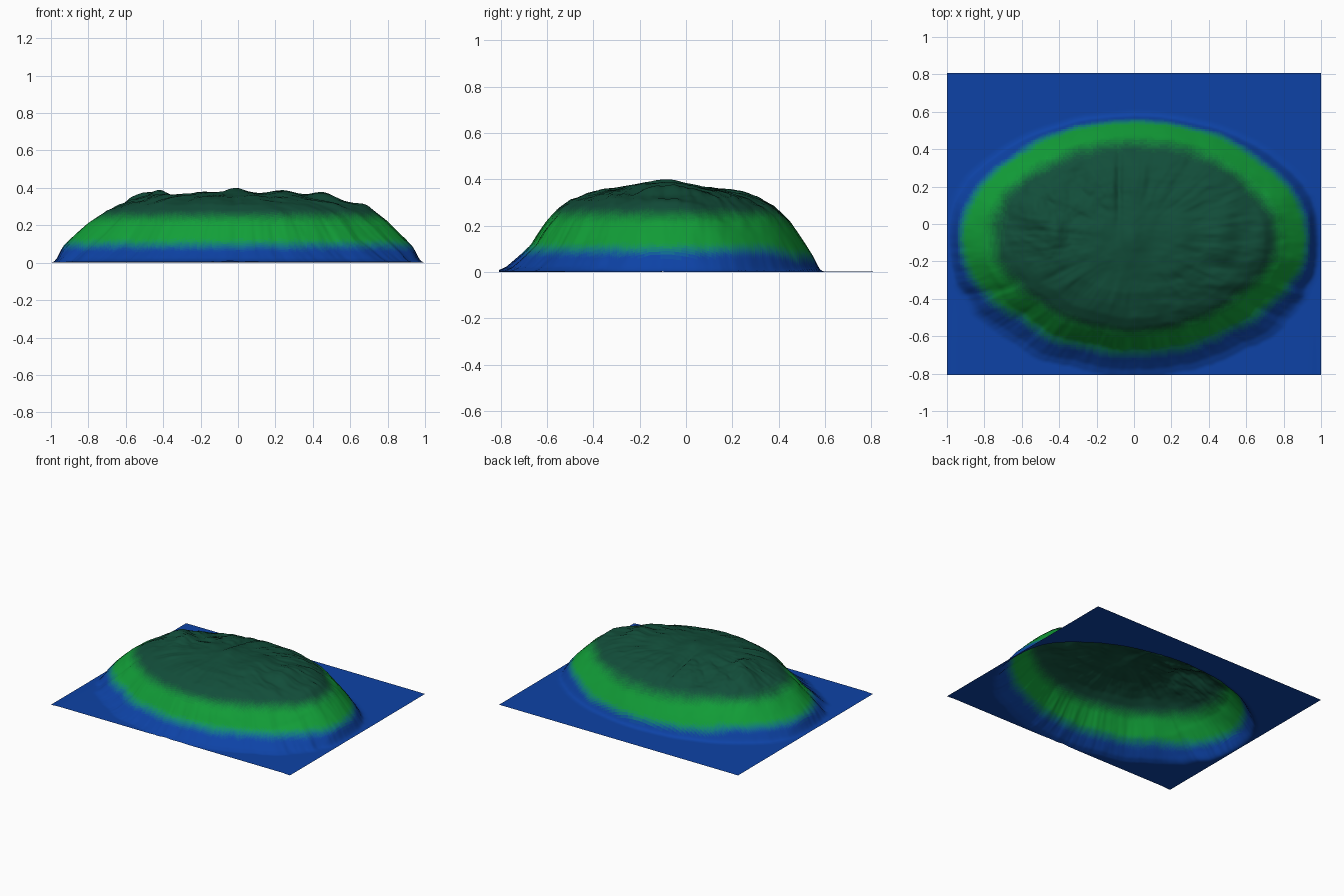
import bpy, math
from mathutils import noise, Vector

if "Cube" in bpy.data.objects:
    bpy.data.objects.remove(bpy.data.objects["Cube"])

NX, NY = 200, 162          # grid cells
HX, HY = 1.0, 0.807        # half sizes of the sheet
CY = -0.08                 # island centre in y
BANDS = 30

# height against relative radius: general slope and the longer front slope
SIDE = [(0, .375), (.2, .37), (.4, .355), (.5, .342), (.6, .322), (.7, .283), (.8, .22),
        (.85, .172), (.9, .122), (.95, .068), (.985, .02), (1, .006), (1.03, .001), (9, 0)]
FRONT = [(0, .375), (.2, .37), (.4, .355), (.5, .335), (.58, .312), (.65, .277), (.72, .222),
         (.77, .17), (.82, .115), (.87, .082), (.92, .05), (.97, .02), (1.02, .004), (9, 0)]


def lerp_table(table, t):
    for (a, u), (b, v) in zip(table, table[1:]):
        if t <= b:
            return u + (v - u) * (t - a) / (b - a)
    return table[-1][1]


def step(a, b, t):
    t = min(1, max(0, (t - a) / (b - a)))
    return t * t * (3 - 2 * t)


def bump(x, y, cx, cy, sx, sy):
    return math.exp(-((x - cx) / sx) ** 2 - ((y - cy) / sy) ** 2)


def height(x, y):
    dy = y - CY
    v = dy / (.66 if dy > 0 else .72)
    r = math.hypot(x, v)
    ang = math.atan2(v, x)
    front = step(.1, .8, -math.sin(ang))
    # gullies running down the slopes
    c, s = math.cos(ang), math.sin(ang)
    streak = noise.fractal(Vector((c * 5, s * 5, r * 1.2)), .8, 2.1, 4)
    r2 = r + .022 * streak * step(.3, .7, r) * (.3 + .7 * step(-.2, .5, -s))
    z = lerp_table(SIDE, r2) * (1 - front) + lerp_table(FRONT, r2) * front
    land = step(.03, .28, z)
    z += .010 * streak * land * step(.15, .5, r)
    # rugged hills in the north-west, long ridges in the east
    rough = bump(x, y, -.4, .1, .38, .3)
    p = Vector((x * 5, y * 5, 3.7))
    warp = noise.noise_vector(p * .8) * .5
    z += .022 * rough * noise.fractal(p + warp, .8, 2.1, 4) * land
    z += .010 * noise.fractal(Vector((x * 3, y * 9, 8)), .8, 2, 3) * land * step(-.1, .3, x)
    z += .008 * noise.fractal(Vector((x * 4, y * 4, 1)), .9, 2, 3) * land
    # named peaks and the cross valley
    z += .040 * bump(x, y, -.52, .05, .08, .12) + .035 * bump(x, y, -.42, -.04, .06, .1)
    z += .025 * bump(x, y, 0, -.1, .07, .12) + .022 * bump(x, y, .24, -.1, .09, .15)
    z += .025 * bump(x, y, .47, -.06, .07, .15) + .02 * bump(x, y, .68, -.06, .07, .12)
    z -= .022 * bump(x, y, -.08, .2, .02, .2) + .02 * bump(x, y, -.3, .25, .06, .08)
    z *= 1 - step(.93, 1, abs(x)) * .9
    return max(0, z)


def colour(t):
    sea, grass, forest = (.004, .055, .38), (.006, .35, .04), (.006, .075, .042)
    def mix(a, b, f):
        return [p + (q - p) * f for p, q in zip(a, b)]
    if t < .17:
        return mix(sea, grass, step(.055, .135, t))
    return mix(grass, forest, step(.2, .285, t))


# island sheet
verts, faces = [], []
for j in range(NY + 1):
    for i in range(NX + 1):
        x, y = HX * (2 * i / NX - 1), HY * (2 * j / NY - 1)
        verts.append((x, y, height(x, y)))
for j in range(NY):
    for i in range(NX):
        a = j * (NX + 1) + i
        faces.append((a, a + 1, a + NX + 2, a + NX + 1))
mesh = bpy.data.meshes.new("island_terrain")
mesh.from_pydata(verts, [], faces)
island = bpy.data.objects.new("island_terrain", mesh)
bpy.context.collection.objects.link(island)

# colour bands by height: sea, grass, forest
for k in range(BANDS):
    m = bpy.data.materials.new(f"height_band_{k}")
    m.diffuse_color = (*colour(.04 + .26 * k / (BANDS - 1)), 1)
    m.use_nodes = True
    m.node_tree.nodes["Principled BSDF"].inputs["Base Color"].default_value = m.diffuse_color
    mesh.materials.append(m)
for p in mesh.polygons:
    c = p.center
    z = c.z + .008 * noise.noise(Vector((c.x * 14, c.y * 14, 5)))
    z += .03 * step(.35, .5, c.y)
    if c.z < .02:
        z = c.z
    p.material_index = min(BANDS - 1, max(0, round((z - .04) / .26 * (BANDS - 1))))
    p.use_smooth = True
